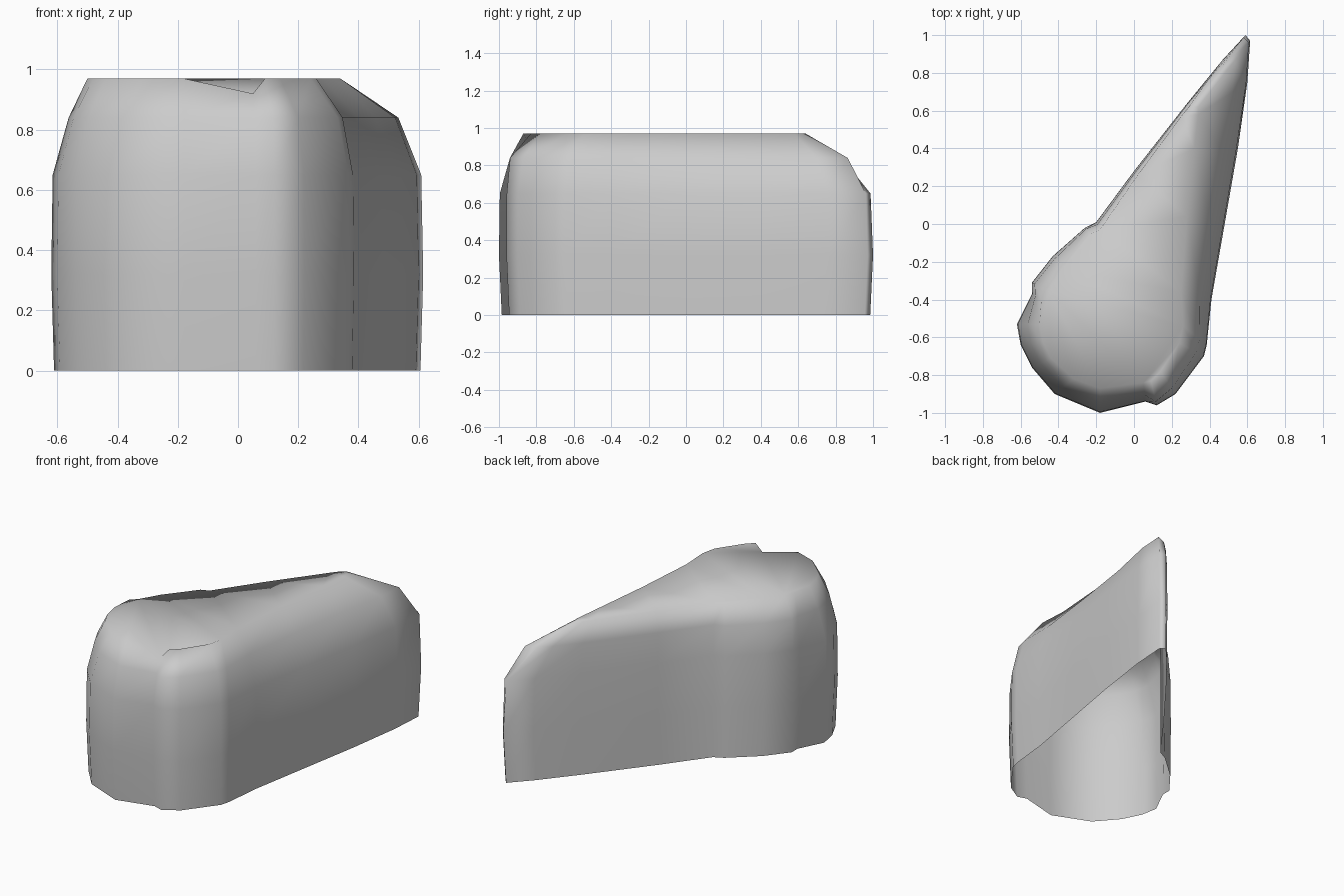
import bpy, bmesh

# Plan outline, counter-clockwise: foot x, y, top-rim x, y, shoulder inset
outline = [
    (0.06, -0.94, 0.05, -0.84, 0.35), (0.12, -0.96, 0.09, -0.83, 0.15),
    (0.22, -0.90, 0.14, -0.78, 0.25), (0.37, -0.70, 0.24, -0.63, 0.30),
    (0.385, -0.64, 0.26, -0.54, 0.30), (0.41, -0.40, 0.25, -0.36, 0.38),
    (0.48, 0.00, 0.28, 0.04, 0.40), (0.55, 0.40, 0.32, 0.40, 0.40),
    (0.60, 0.75, 0.34, 0.58, 0.30), (0.615, 0.97, 0.34, 0.62, 0.30),
    (0.59, 1.00, 0.32, 0.64, 0.46), (0.47, 0.87, 0.29, 0.62, 0.40),
    (0.29, 0.65, 0.25, 0.57, 0.20), (0.00, 0.28, 0.02, 0.26, 0.30),
    (-0.20, 0.01, -0.18, -0.03, 0.30), (-0.26, -0.02, -0.23, -0.05, 0.20),
    (-0.43, -0.17, -0.38, -0.24, 0.20), (-0.54, -0.31, -0.45, -0.36, 0.15),
    (-0.54, -0.37, -0.49, -0.40, 0.35), (-0.62, -0.53, -0.50, -0.53, 0.48),
    (-0.60, -0.64, -0.48, -0.63, 0.45), (-0.54, -0.76, -0.44, -0.71, 0.45),
    (-0.42, -0.90, -0.32, -0.82, 0.45), (-0.18, -1.00, -0.18, -0.87, 0.45),
]
# Height and how far each ring has moved: (z, fixed spread, shoulder share)
levels = [(0.0, 0.985, 0), (0.32, 1.0, 0), (0.65, 1.0, 0.08), (0.84, 1.0, 1)]

bm = bmesh.new()
rings = []
for z, spread, share in levels:
    rings.append([bm.verts.new(((x + (tx - x) * m * share) * spread,
                                (y + (ty - y) * m * share) * spread, z))
                  for x, y, tx, ty, m in outline])
rings.append([bm.verts.new((tx, ty, 0.97)) for x, y, tx, ty, m in outline])
rings[-1][0].co.z = 0.92      # small dip at the front lip

# Walls, left open underneath
n = len(outline)
for low, high in zip(rings, rings[1:]):
    for i in range(n):
        j = (i + 1) % n
        bm.faces.new((low[i], low[j], high[j], high[i]))

# Top cap
cap = bm.faces.new(rings[-1])
bmesh.ops.triangulate(bm, faces=[cap])
for f in bm.faces:
    f.smooth = True

mesh = bpy.data.meshes.new("rock_ridge")
bm.to_mesh(mesh)
bm.free()
rock = bpy.data.objects.new("rock_ridge", mesh)
bpy.context.collection.objects.link(rock)
